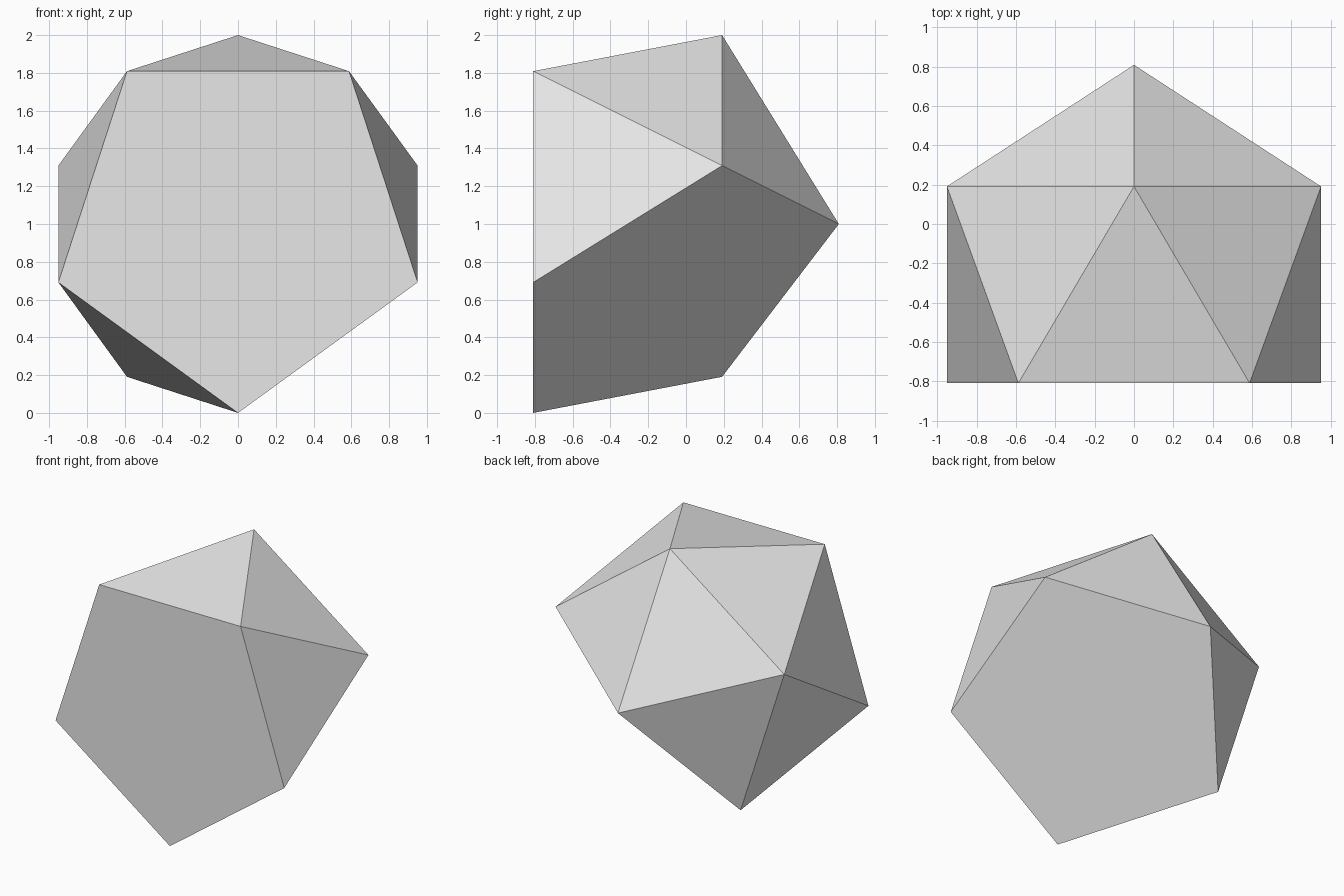
import bpy
import bmesh
from math import sin, cos, pi, radians, sqrt

cube = bpy.data.objects.get("Cube")
if cube:
    bpy.data.objects.remove(cube, do_unlink=True)

# Light grey material
grey = bpy.data.materials.new("light grey")
grey.use_nodes = True
grey.diffuse_color = (0.8, 0.8, 0.8, 1)
grey.node_tree.nodes["Principled BSDF"].inputs["Base Color"].default_value = (0.8, 0.8, 0.8, 1)

# Icosahedron with its axis along y: two unit pentagon rings and a back tip
TIP = sqrt(5) / 2
SHIFT = (0.5 - TIP) / 2      # centres the cut solid on y = 0


def ring(y, first, skip=()):
    """Pentagon of points, angles measured clockwise from the top."""
    angles = [first + i * 2 * pi / 5 for i in range(5) if i not in skip]
    return [(sin(a), y + SHIFT, 1 + cos(a)) for a in angles]


# The front tip and one lower back corner are cut off, leaving pentagon faces
points = ring(-0.5, pi / 5) + ring(0.5, 0, skip=(2,)) + [(0, TIP + SHIFT, 1)]

bm = bmesh.new()
for p in points:
    bm.verts.new(p)
bmesh.ops.convex_hull(bm, input=bm.verts[:])
bmesh.ops.dissolve_limit(bm, angle_limit=radians(1), verts=bm.verts[:], edges=bm.edges[:])
bmesh.ops.recalc_face_normals(bm, faces=bm.faces[:])

mesh = bpy.data.meshes.new("cut_icosahedron")
bm.to_mesh(mesh)
bm.free()
mesh.materials.append(grey)
solid = bpy.data.objects.new("cut_icosahedron", mesh)
bpy.context.collection.objects.link(solid)
